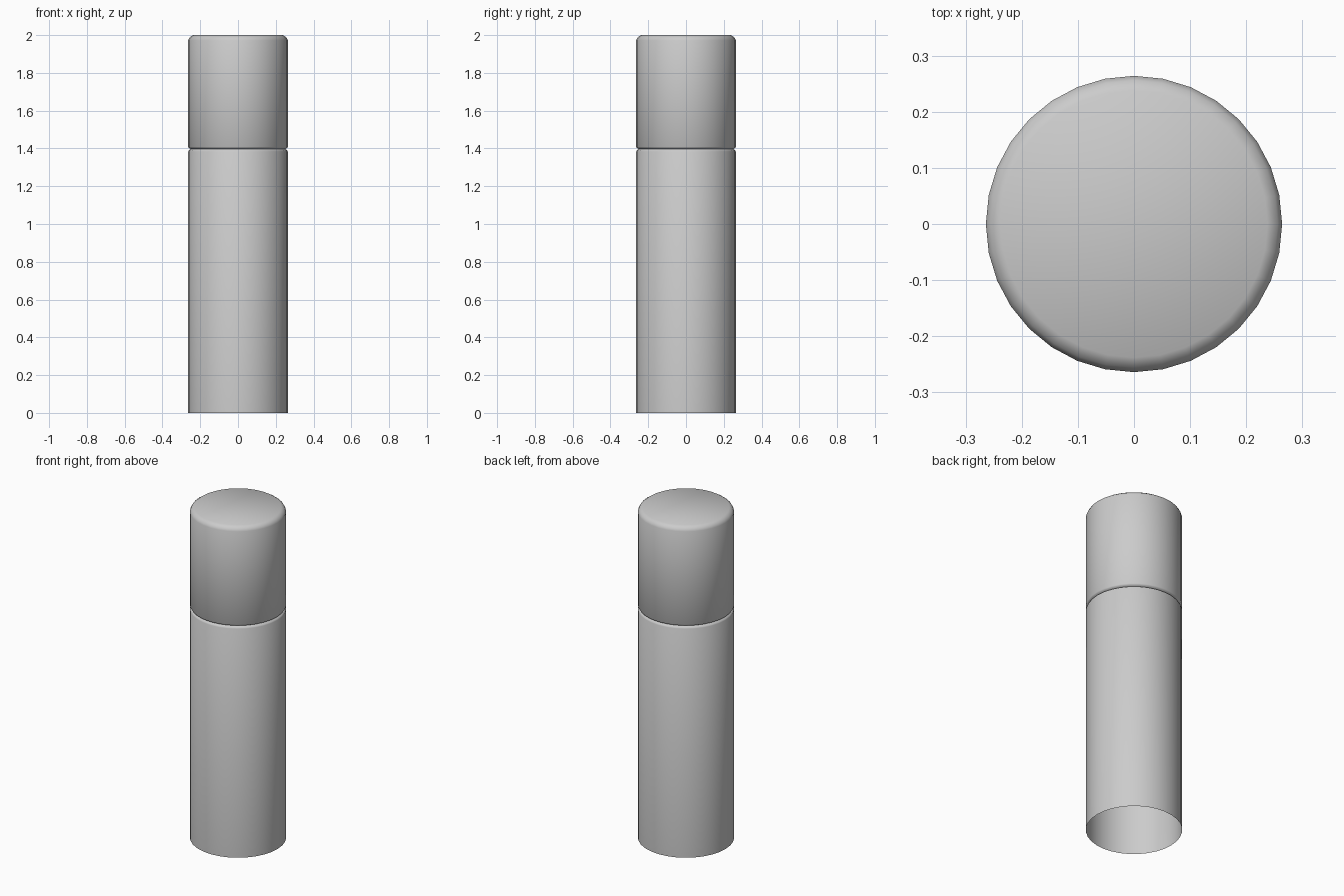
import bpy, bmesh, math

if "Cube" in bpy.data.objects:
    bpy.data.objects.remove(bpy.data.objects["Cube"])

SIDES = 32
R = 0.264


def lathe(name, profile, cap_top=False):
    """Revolve (radius, z) points around z, optionally closing the top."""
    bm = bmesh.new()
    rings = []
    for r, z in profile:
        rings.append([bm.verts.new((r * math.cos(2 * math.pi * i / SIDES),
                                    r * math.sin(2 * math.pi * i / SIDES), z))
                      for i in range(SIDES)])
    for low, high in zip(rings, rings[1:]):
        for i in range(SIDES):
            j = (i + 1) % SIDES
            bm.faces.new((low[i], low[j], high[j], high[i]))
    if cap_top:
        bm.faces.new(rings[-1])
    mesh = bpy.data.meshes.new(name)
    bm.to_mesh(mesh)
    bm.free()
    obj = bpy.data.objects.new(name, mesh)
    bpy.context.collection.objects.link(obj)
    bpy.context.view_layer.objects.active = obj
    obj.select_set(True)
    bpy.ops.object.shade_smooth_by_angle(angle=math.radians(50))
    obj.select_set(False)
    return obj


# Tube body: open at the bottom, softened shoulder running into the groove
lathe("tube_body", [(R, 0), (R, 1.384), (R - 0.004, 1.391), (R - 0.014, 1.397)])

# Cap: starts in the groove, chamfered rim and flat closed top
lathe("cap", [(R - 0.014, 1.397), (R - 0.004, 1.402), (R, 1.409),
              (R, 1.972), (R - 0.008, 1.988), (R - 0.026, 2.0)], cap_top=True)
